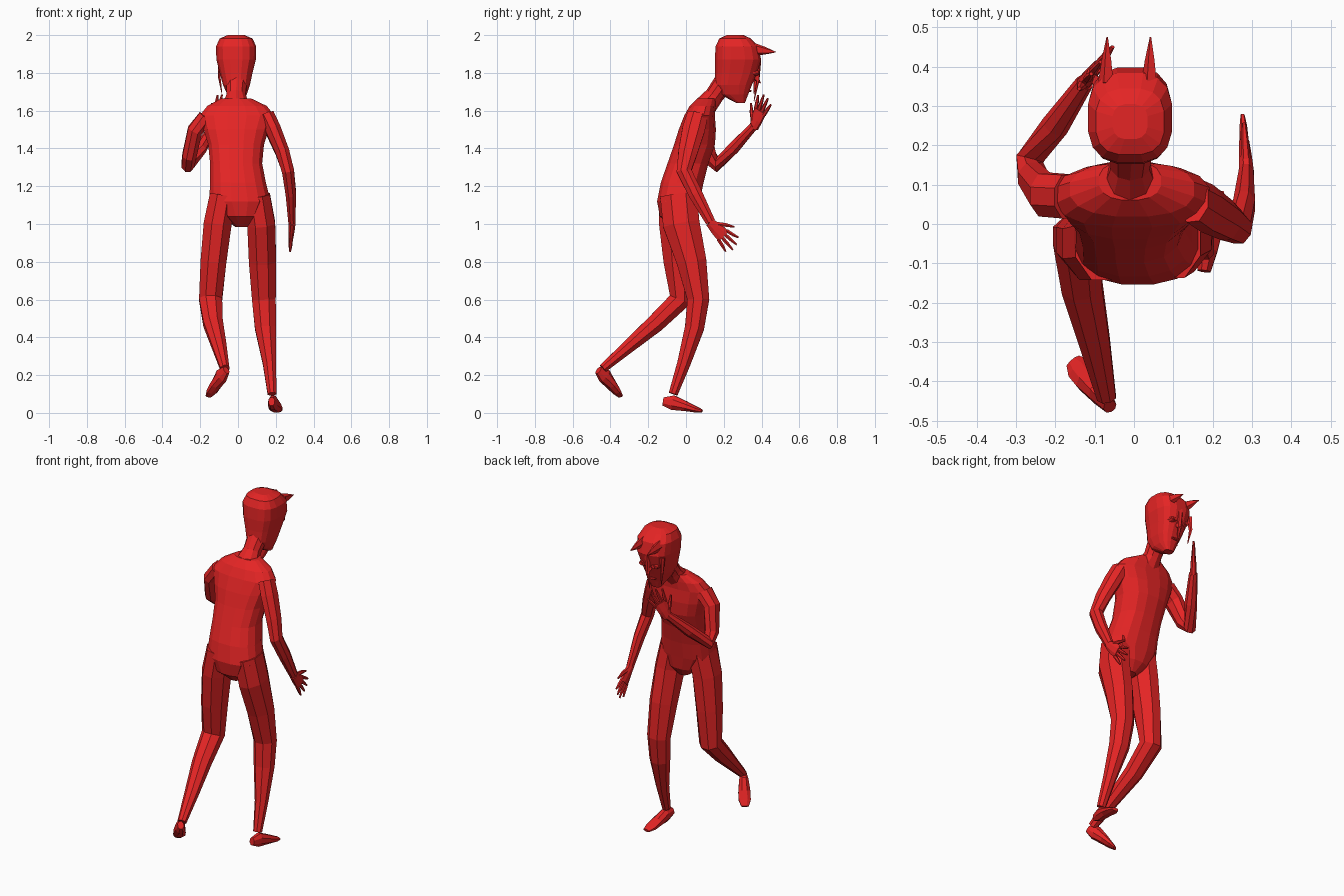
import bpy, bmesh, math
from mathutils import Vector as V

red = bpy.data.materials.new("red skin")
red.diffuse_color = (0.78, 0.018, 0.018, 1)


def loft(name, rings, sides=8, ref=(1, 0, 0), normal=None, power=2.0):
    """Skin a tube through rings of (x, y, z, half width along ref, half depth)."""
    bm = bmesh.new()
    pts = [V(r[:3]) for r in rings]
    loops = []
    for i, r in enumerate(rings):
        if normal:
            t = V(normal)
        else:
            a = (pts[i] - pts[max(i - 1, 0)]).normalized()
            b = (pts[min(i + 1, len(pts) - 1)] - pts[i]).normalized()
            t = (a + b).normalized()
        u = V(ref) - t * V(ref).dot(t)
        u.normalize()
        v = t.cross(u)
        loop = []
        for k in range(sides):
            an = 2 * math.pi * (k + 0.5) / sides
            c, s = math.cos(an), math.sin(an)
            c = math.copysign(abs(c) ** (2 / power), c)
            s = math.copysign(abs(s) ** (2 / power), s)
            loop.append(bm.verts.new(pts[i] + u * c * r[3] + v * s * r[4]))
        loops.append(loop)
    for a, b in zip(loops, loops[1:]):
        for k in range(sides):
            j = (k + 1) % sides
            bm.faces.new((a[k], a[j], b[j], b[k]))
    bm.faces.new(loops[0])
    bm.faces.new(loops[-1])
    bmesh.ops.recalc_face_normals(bm, faces=bm.faces)
    me = bpy.data.meshes.new(name)
    bm.to_mesh(me)
    bm.free()
    me.materials.append(red)
    ob = bpy.data.objects.new(name, me)
    bpy.context.collection.objects.link(ob)
    return ob


def spike(name, base, tip, r, depth=None, sides=5, bend=(0, 0, 0)):
    base, tip = V(base), V(tip)
    mid = base.lerp(tip, 0.5) + V(bend)
    d = depth or r
    loft(name, [(*base, r, d), (*mid, r * .62, d * .62), (*tip, .002, .002)], sides)


def hand(name, wrist, along, spread, thumb):
    """Flat palm, four fanned fingers and a thumb on one side."""
    w, d, s = V(wrist), V(along).normalized(), V(spread).normalized()
    p = lambda a, b: w + d * a + s * b
    loft(name + "_palm", [(*p(-.02, 0), .026, .02), (*p(.03, 0), .036, .018),
                          (*p(.085, 0), .042, .014)], 8, s)
    for i, length in enumerate((.065, .085, .08, .06)):
        o = (i - 1.5) * .021
        loft(f"{name}_finger_{i + 1}", [(*p(.075, o), .0105, .011),
             (*p(.085 + length * .5, o * 1.3), .0095, .0095),
             (*p(.085 + length, o * 1.6), .005, .005)], 6, s)
    loft(name + "_thumb", [(*p(.015, thumb * .02), .014, .013),
         (*p(.05, thumb * .05), .011, .01), (*p(.09, thumb * .075), .005, .005)], 6, s)


UP = (0, 0, 1)
# hunched torso
loft("torso", [(.02, -.03, .985, .035, .05), (.015, -.04, 1.04, .11, .1),
               (.01, -.04, 1.12, .165, .115), (0, -.02, 1.22, .15, .115),
               (-.01, .01, 1.32, .14, .11), (-.01, .045, 1.42, .15, .11),
               (-.01, .06, 1.5, .175, .1), (-.005, .072, 1.575, .2, .082),
               (-.005, .088, 1.625, .16, .07), (-.01, .11, 1.665, .08, .05)],
     16, normal=UP, power=2.4)
loft("neck", [(-.01, .1, 1.62, .075, .06), (-.01, .15, 1.68, .052, .05),
              (-.005, .22, 1.78, .06, .055)], 10)

# head, boxy skull narrowing to the chin
loft("head", [(-.005, .29, 1.64, .028, .022), (-.005, .255, 1.685, .052, .075),
              (-.008, .25, 1.735, .072, .1), (-.01, .265, 1.8, .088, .113),
              (-.01, .275, 1.87, .106, .124), (-.01, .27, 1.94, .108, .115),
              (-.01, .26, 1.982, .088, .085), (-.01, .26, 2.0, .045, .045)],
     16, normal=UP, power=2.8)
for side, x in (("left", -.07), ("right", .04)):
    spike(side + "_horn", (x, .355, 1.925), (x + .002, .475, 1.91), .022, .036)
    loft(side + "_eye", [(x * .75, .355, 1.8, .026, .017),
                         (x * .75, .383, 1.8, .02, .012)], 10)
    loft(side + "_pupil", [(x * .75, .37, 1.8, .01, .01),
                           (x * .75, .388, 1.8, .008, .008)], 8)
spike("nose", (-.01, .355, 1.79), (-.01, .395, 1.745), .022)
spike("forelock", (-.01, .385, 1.87), (-.008, .36, 1.65), .02, .014, bend=(0, .008, 0))
spike("side_lock", (-.095, .36, 1.86), (-.085, .36, 1.69), .012, .02, bend=(-.008, .01, 0))
loft("mouth", [(-.01, .325, 1.705, .028, .008), (-.01, .347, 1.705, .02, .005)], 8)

# standing leg and trailing bent leg
loft("right_leg", [(.1, -.04, 1.15, .075, .105), (.123, -.025, 1.0, .08, .105),
                   (.13, .03, .8, .078, .085), (.137, .065, .6, .068, .063),
                   (.145, .045, .45, .06, .055), (.167, -.012, .26, .038, .038),
                   (.18, -.068, .1, .025, .026)], 8)
loft("left_leg", [(-.08, -.045, 1.15, .075, .105), (-.108, -.05, 1.0, .08, .1),
                  (-.13, -.04, .8, .074, .085), (-.145, -.03, .6, .066, .064),
                  (-.132, -.16, .475, .056, .052), (-.1, -.3, .355, .042, .038),
                  (-.07, -.44, .235, .026, .025)], 8)


def foot(name, heel, toe, side, up):
    h, t, n = V(heel), V(toe), V(up).normalized()
    rings = [(0, .008, .018, .024), (.25, .012, .028, .042), (.58, .006, .036, .028),
             (.82, 0, .036, .018), (1, -.002, .022, .009)]
    loft(name, [(*(h.lerp(t, f) + n * o), a, b) for f, o, a, b in rings], 8, side)


foot("right_foot", (.178, -.12, .052), (.208, .085, .012), (1, -.15, 0), UP)
foot("left_foot", (-.058, -.468, .22), (-.155, -.348, .09), (.77, .64, 0), (-.4, .5, .75))

# hanging arm and raised arm
loft("right_arm", [(.15, .06, 1.575, .045, .06), (.185, .04, 1.5, .045, .065),
                   (.235, .01, 1.38, .04, .055), (.265, -.01, 1.28, .035, .043),
                   (.28, .05, 1.16, .03, .04), (.285, .13, 1.01, .02, .028)], 8)
hand("right_hand", (.285, .14, .995), (-.06, .68, -.68), (0, .7, .7), 1)
loft("left_arm", [(-.17, .07, 1.565, .045, .06), (-.228, .075, 1.495, .043, .06),
                  (-.258, .12, 1.36, .04, .046), (-.265, .165, 1.315, .038, .042),
                  (-.2, .25, 1.4, .036, .034), (-.125, .36, 1.52, .023, .024)], 8)
hand("left_hand", (-.122, .365, 1.525), (.04, .05, .13), (.55, .69, -.45), -1)
